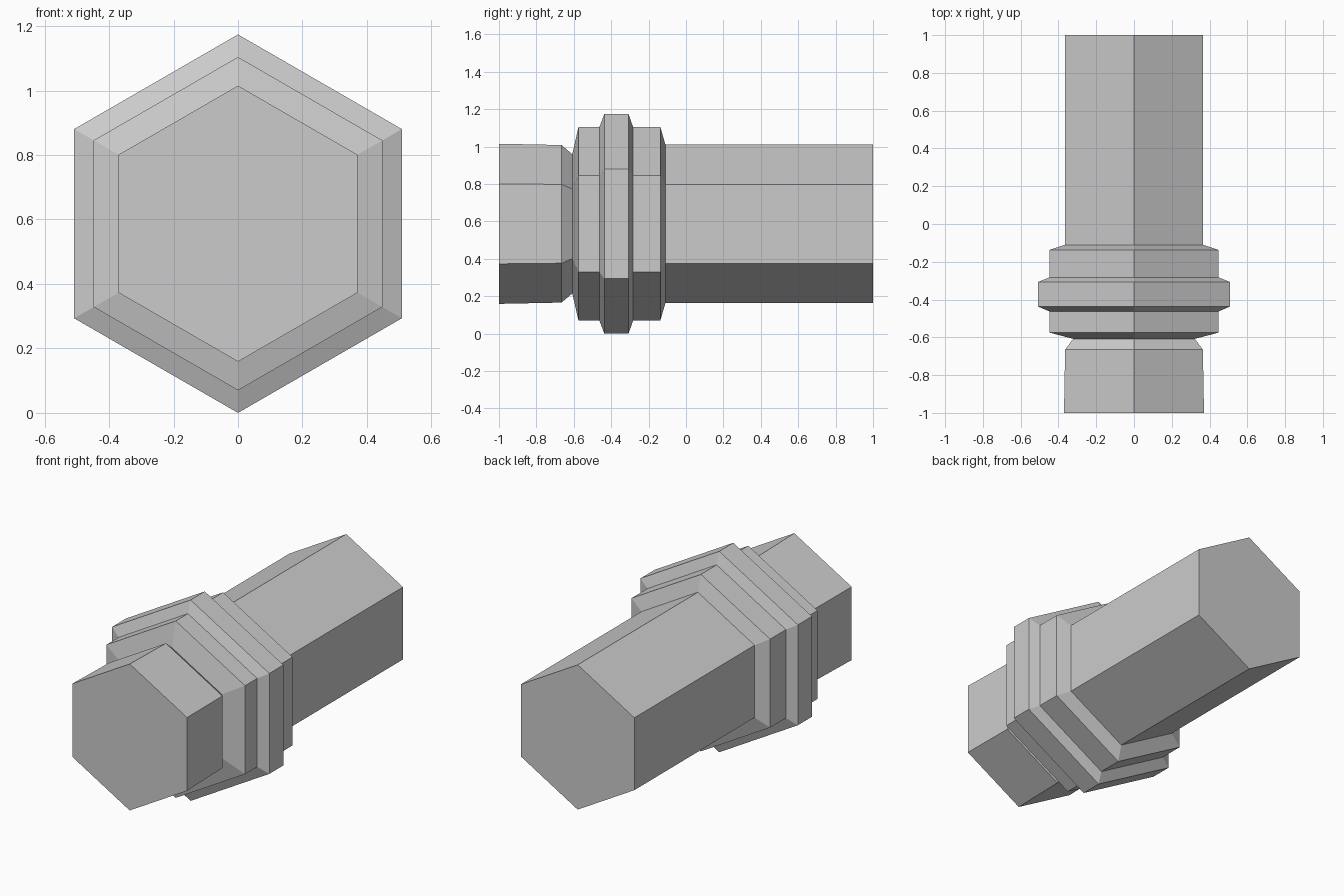
import bpy
import bmesh
from math import sin, cos, pi

cube = bpy.data.objects.get("Cube")
if cube:
    bpy.data.objects.remove(cube, do_unlink=True)

SIDES = 6
CENTRE_Z = 0.587

# Plain grey material
grey = bpy.data.materials.new("plain_grey")
grey.use_nodes = True
colour = (0.6, 0.6, 0.6, 1)
grey.diffuse_color = colour
grey.node_tree.nodes["Principled BSDF"].inputs["Base Color"].default_value = colour

# Profile along the axis: (y, corner radius)
head = [(-1, 0.428), (-0.665, 0.421)]
neck = [(-0.608, 0.372)]
collar = [(-0.575, 0.517), (-0.463, 0.517), (-0.437, 0.587),
          (-0.307, 0.587), (-0.283, 0.517), (-0.137, 0.517)]
shaft = [(-0.11, 0.423), (1, 0.423)]


def hex_loft(name, profile):
    """Bridge hexagonal rings along y and cap both ends."""
    bm = bmesh.new()
    rings = []
    for y, r in profile:
        angles = [2 * pi * i / SIDES for i in range(SIDES)]
        rings.append([bm.verts.new((r * sin(a), y, CENTRE_Z + r * cos(a)))
                      for a in angles])
    for a, b in zip(rings, rings[1:]):
        for i in range(SIDES):
            j = (i + 1) % SIDES
            bm.faces.new((a[i], a[j], b[j], b[i]))
    bm.faces.new(rings[0])
    bm.faces.new(rings[-1])
    bmesh.ops.recalc_face_normals(bm, faces=bm.faces)
    mesh = bpy.data.meshes.new(name)
    bm.to_mesh(mesh)
    bm.free()
    mesh.materials.append(grey)
    obj = bpy.data.objects.new(name, mesh)
    bpy.context.collection.objects.link(obj)
    return obj


# One continuous body: head, neck groove, stepped collar and shaft
hex_loft("collared_hex_rod", head + neck + collar + shaft)
